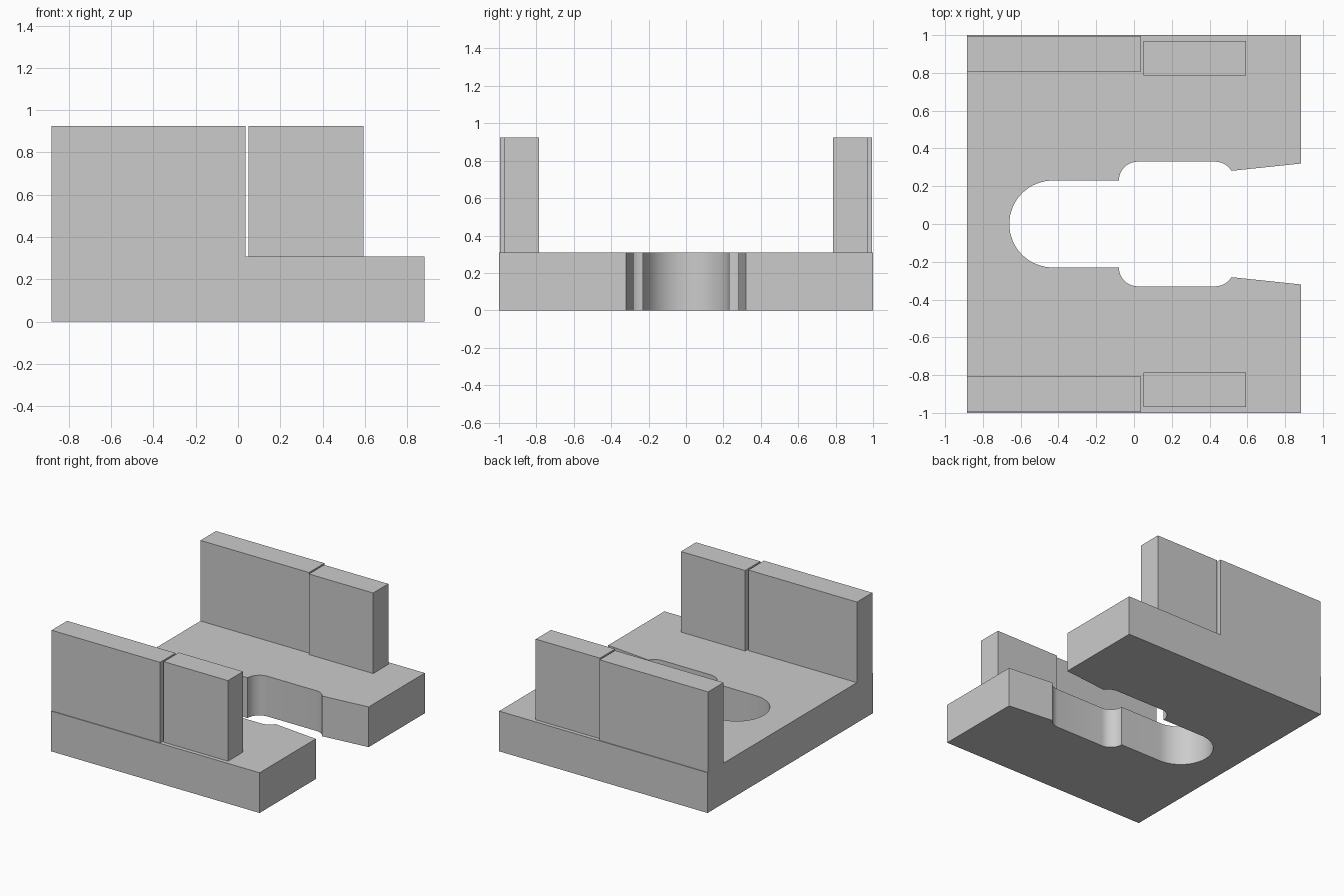
import bpy, bmesh
from math import radians, cos, sin

cube = bpy.data.objects.get("Cube")
if cube:
    bpy.data.objects.remove(cube, do_unlink=True)

grey = bpy.data.materials.new("plain_grey")
grey.use_nodes = True
colour = (0.6, 0.6, 0.6, 1)
grey.diffuse_color = colour
grey.node_tree.nodes["Principled BSDF"].inputs["Base Color"].default_value = colour

BASE_X, BASE_TOP, WALL_TOP = 0.883, 0.308, 0.925


def arc(cx, cy, r, start, end, steps):
    angles = [radians(start + (end - start) * i / steps) for i in range(steps + 1)]
    return [(cx + r * cos(a), cy + r * sin(a)) for a in angles]


def extrude_outline(name, outline, z0, z1):
    bm = bmesh.new()
    face = bm.faces.new([bm.verts.new((x, y, z0)) for x, y in outline])
    top = bmesh.ops.extrude_face_region(bm, geom=[face])["geom"]
    verts = [v for v in top if isinstance(v, bmesh.types.BMVert)]
    bmesh.ops.translate(bm, verts=verts, vec=(0, 0, z1 - z0))
    bmesh.ops.recalc_face_normals(bm, faces=bm.faces)
    mesh = bpy.data.meshes.new(name)
    bm.to_mesh(mesh)
    bm.free()
    mesh.materials.append(grey)
    obj = bpy.data.objects.new(name, mesh)
    bpy.context.collection.objects.link(obj)
    return obj


def block(name, x0, x1, y0, y1):
    return extrude_outline(name, [(x0, y0), (x1, y0), (x1, y1), (x0, y1)],
                           BASE_TOP, WALL_TOP)


# Keyhole slot: upper half from the closed round end to the flared mouth
half = arc(-0.43, 0, 0.23, 180, 90, 16)
half += arc(0.02, 0.23, 0.1, 180, 90, 10)
half += arc(0.43, 0.23, 0.1, 90, 31, 7)
half.append((BASE_X, 0.32))
mirrored = [(x, -y) for x, y in half[1:]]

# Base plate with the slot open on its +x side
outline = mirrored[::-1] + half
outline += [(BASE_X, 1), (-BASE_X, 1), (-BASE_X, -1), (BASE_X, -1)]
base = extrude_outline("base_plate", outline, 0, BASE_TOP)
bpy.ops.object.select_all(action="DESELECT")
base.select_set(True)
bpy.context.view_layer.objects.active = base
bpy.ops.object.shade_smooth_by_angle(angle=radians(25))

# Side walls: a long panel and a shorter one set slightly inward
for side, s in (("front", -1), ("back", 1)):
    block(side + "_long_wall", -BASE_X, 0.036, s * 0.807, s * 0.994)
    block(side + "_short_wall", 0.05, 0.594, s * 0.787, s * 0.97)
